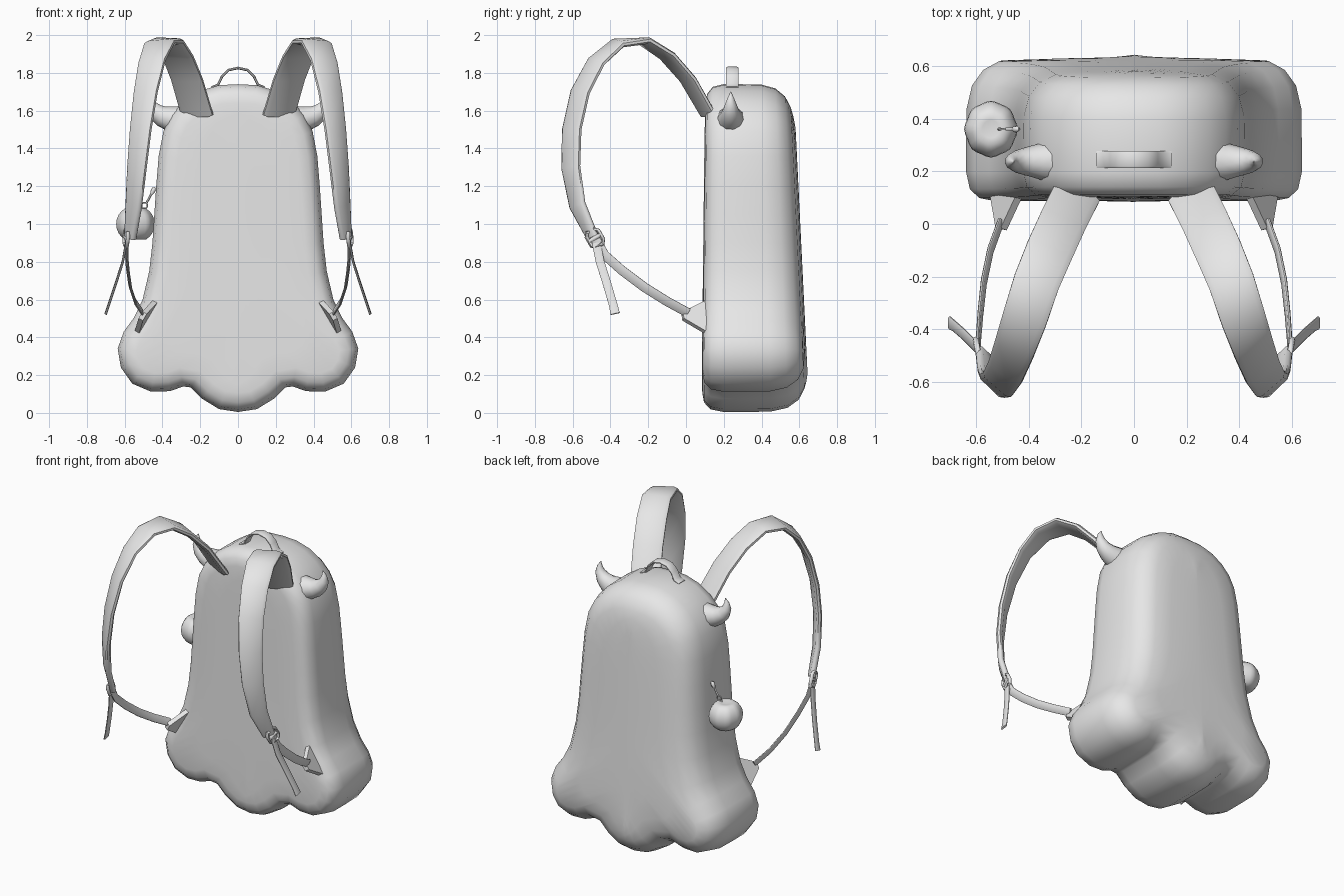
import bpy, bmesh, math
from mathutils import Vector

if "Cube" in bpy.data.objects:
    bpy.data.objects.remove(bpy.data.objects["Cube"])

grey = bpy.data.materials.new("soft grey fabric")
grey.diffuse_color = (0.8, 0.8, 0.8, 1)
grey.use_nodes = True
grey.node_tree.nodes["Principled BSDF"].inputs["Base Color"].default_value = grey.diffuse_color


def finish(name, bm, angle=None):
    bmesh.ops.remove_doubles(bm, verts=bm.verts, dist=0.0005)
    bmesh.ops.recalc_face_normals(bm, faces=bm.faces)
    me = bpy.data.meshes.new(name)
    bm.to_mesh(me)
    bm.free()
    me.materials.append(grey)
    ob = bpy.data.objects.new(name, me)
    bpy.context.collection.objects.link(ob)
    bpy.ops.object.select_all(action='DESELECT')
    ob.select_set(True)
    bpy.context.view_layer.objects.active = ob
    if angle:
        bpy.ops.object.shade_smooth_by_angle(angle=math.radians(angle))
    else:
        bpy.ops.object.shade_smooth()
    return ob


def loft(bm, rings, caps=True):
    """Skin a list of equally sized closed rings."""
    vs = [[bm.verts.new(p) for p in r] for r in rings]
    n = len(vs[0])
    for a, b in zip(vs, vs[1:]):
        for i in range(n):
            bm.faces.new((a[i], a[(i + 1) % n], b[(i + 1) % n], b[i]))
    if caps:
        bm.faces.new(vs[0])
        bm.faces.new(vs[-1])
    return vs


def tangent(pts, i):
    return (pts[min(i + 1, len(pts) - 1)] - pts[max(i - 1, 0)]).normalized()


def ribbon(name, path, widths, across, thick, sx=1):
    """Flat band along a path; across blends between two width directions."""
    pts = [Vector(p) for p in path]
    a0, a1 = Vector(across[0]), Vector(across[1])
    rings = []
    for i, (p, w) in enumerate(zip(pts, widths)):
        t = tangent(pts, i)
        d = a0.lerp(a1, i / (len(pts) - 1))
        d = (d - t * d.dot(t)).normalized() * w / 2
        n = t.cross(d).normalized() * thick / 2
        ring = [p + d - n * .4, p + d + n * .4, p + d * .75 + n, p - d * .75 + n,
                p - d + n * .4, p - d - n * .4, p - d * .75 - n, p + d * .75 - n]
        rings.append([(sx * q.x, q.y, q.z) for q in ring])
    bm = bmesh.new()
    loft(bm, rings)
    return finish(name, bm, 50)


def tube(name, path, radii, sides=8, sx=1, closed=False):
    pts = [Vector(p) for p in path]
    rings = []
    for i, (p, r) in enumerate(zip(pts, radii)):
        t = tangent(pts, i)
        if closed:
            t = (pts[(i + 1) % len(pts)] - pts[i - 1]).normalized()
        u = t.cross(Vector((.31, .9, .3))).normalized()
        v = t.cross(u)
        ring = [p + (u * math.cos(k * math.tau / sides) + v * math.sin(k * math.tau / sides)) * r
                for k in range(sides)]
        rings.append([(sx * q.x, q.y, q.z) for q in ring])
    if closed:
        rings.append(rings[0])
    bm = bmesh.new()
    loft(bm, rings, not closed)
    return finish(name, bm, 60)


# Bag body: right half outline (x, z), from the top to the bottom lobes
half = [(0, 1.74), (.1, 1.735), (.2, 1.705), (.285, 1.65), (.35, 1.58), (.395, 1.49), (.42, 1.36),
        (.433, 1.2), (.443, 1.05), (.453, .9), (.47, .75), (.505, .6), (.55, .505), (.605, .43),
        (.637, .34), (.62, .24), (.56, .155), (.46, .112), (.36, .115), (.29, .14), (.25, .135),
        (.19, .075), (.1, .02), (0, .005)]
N = len(half)
outline = half + [(-x, z) for x, z in half[-2:0:-1]]
M = len(outline)


def depth(z):
    z = max(0, min(1.74, z))
    front = .085 + .02 * z / 1.74
    back = .645 - .05 * z if z < 1.2 else .585 - .05 * (z - 1.2)
    return front, back


def inset(i, d):
    a, b, c = outline[i - 1], outline[i], outline[(i + 1) % M]
    tx, tz = c[0] - a[0], c[1] - a[1]
    l = math.hypot(tx, tz)
    return b[0] + d * tz / l, b[1] - d * tx / l


def spine(i):
    j = i if i < N else M - i
    return 1.48 - 1.25 * j / (N - 1)


layers = [(0, .10), (.018, .05), (.08, .014), (.2, 0), (.42, 0), (.65, .002),
          (.81, .022), (.92, .065), (.98, .125)]
rings = []
for f, d in layers:
    ring = []
    for i in range(M):
        x, z = inset(i, d)
        y0, y1 = depth(z)
        ring.append((x, y0 + f * (y1 - y0), z))
    rings.append(ring)
for s in (.35, .7, .97):      # gently crowned back and flat front
    for at_back in (False, True):
        ring = []
        for i in range(M):
            x, z = inset(i, .125 if at_back else .10)
            x, z = x * (1 - s), z + (spine(i) - z) * s
            y0, y1 = depth(z)
            y = y0 + .98 * (y1 - y0) + .02 * (1 - (1 - s) ** 2) if at_back else y0 - .004 * s
            ring.append((x, y, z))
        if at_back:
            rings.append(ring)
        else:
            rings.insert(0, ring)
bm = bmesh.new()
sk = loft(bm, rings, False)
for ring in (sk[0], sk[-1]):      # close the centre seam
    for i in range(N - 1):
        quad = [ring[i], ring[i + 1], ring[(M - i - 1) % M], ring[(M - i) % M]]
        bm.faces.new(list(dict.fromkeys(quad)))
finish("bag_body", bm)

# Carry handle on top
arch = [(-.14, 1.722), (-.105, 1.738), (-.085, 1.78), (-.05, 1.815), (0, 1.826)]
arch += [(-x, z) for x, z in arch[-2::-1]]
ribbon("top_handle", [(x, .245, z) for x, z in arch], [.065] * 9, ((0, 1, 0), (0, 1, 0)), .014)

strap = [(.215, .12, 1.575), (.27, .01, 1.765), (.32, -.10, 1.89), (.37, -.22, 1.968),
         (.415, -.36, 1.958), (.455, -.475, 1.86), (.488, -.56, 1.70), (.515, -.605, 1.5),
         (.535, -.61, 1.3), (.552, -.575, 1.1), (.57, -.495, .93)]
web = [(.59, -.485, .93), (.59, -.43, .835), (.583, -.34, .755), (.57, -.22, .665),
       (.545, -.1, .59), (.505, .01, .53)]
tail = [(.592, -.475, .90), (.61, -.455, .80), (.645, -.42, .69), (.685, -.385, .57), (.70, -.375, .525)]

for side, sx in (("right", 1), ("left", -1)):
    # Padded shoulder strap, adjusting webbing and its loose end
    ribbon(side + "_shoulder_strap", strap, [.18, .18, .18, .175, .17, .16, .15, .14, .13, .11, .075],
           ((.92, .39, 0), (.65, .75, 0)), .036, sx)
    ribbon(side + "_lower_webbing", web, [.05] * 6, ((.1, .8, .6), (.3, .3, .9)), .014, sx)
    ribbon(side + "_loose_webbing", tail, [.045, .045, .045, .045, .05], ((0, 1, .2), (0, 1, .2)), .012, sx)

    # Buckle: rounded frame with a middle bar
    c, u, v = Vector((.592, -.482, .925)), Vector((.1, .5, -.85)), Vector((.2, .85, .5))
    loop = [c + u * a * .046 + v * b * .036 for a, b in
            ((1, .6), (.6, 1), (-.6, 1), (-1, .6), (-1, -.6), (-.6, -1), (.6, -1), (1, -.6))]
    tube(side + "_buckle_frame", loop, [.011] * 8, 6, sx, True)
    tube(side + "_buckle_bar", [c - v * .036, c + v * .036], [.012] * 2, 6, sx)

    # Triangular anchor tab
    tri = [Vector(p) for p in ((.425, .13, .605), (.54, .13, .41), (.515, -.015, .495), (.495, -.02, .53))]
    n = Vector((.83, .3, .47)) * .014
    bm = bmesh.new()
    loft(bm, [[(sx * q.x, q.y, q.z) for q in (p + n * k for p in tri)] for k in (-1, 1)])
    finish(side + "_anchor_tab", bm, 40)

    # Curved horn
    horn = [(.30, 1.545), (.36, 1.558), (.405, 1.572), (.44, 1.598), (.462, 1.635), (.463, 1.67), (.455, 1.70)]
    tube(side + "_horn", [(x, .237, z) for x, z in horn],
         [.085, .068, .056, .044, .03, .016, .002], 10, sx)

# Puffy segmented charm hanging at the left side
bm = bmesh.new()
rings = []
for j in range(13):
    ph = math.pi * j / 12
    ring = []
    for k in range(32):
        th = math.tau * k / 32
        r = math.sin(ph) ** .85 * (1 - .05 * math.sin(ph) * (1 - math.cos(8 * th)) / 2)
        z = math.cos(ph) * (1 - .22 * max(0, 1 - math.sin(ph) * 2))
        ring.append((-.543 + .102 * r * math.cos(th), .36 + .108 * r * math.sin(th), 1.0 + .094 * z))
    rings.append(ring)
loft(bm, rings, False)
finish("charm_ball", bm)

# Charm ring, link and zip pull
ring = [(-.495 + .016 * math.cos(a), .36, 1.098 + .016 * math.sin(a))
        for a in (k * math.tau / 10 for k in range(10))]
tube("charm_ring", ring, [.004] * 10, 6, 1, True)
tube("charm_stem", [(-.525, .36, 1.06), (-.505, .36, 1.09)], [.006] * 2, 6)
tube("charm_link", [(-.485, .36, 1.11), (-.455, .36, 1.165)], [.006] * 2, 6)
tube("zip_pull", [(-.46, .36, 1.155), (-.452, .36, 1.17), (-.445, .36, 1.185), (-.436, .36, 1.19)],
     [.006, .012, .012, .006], 8)
